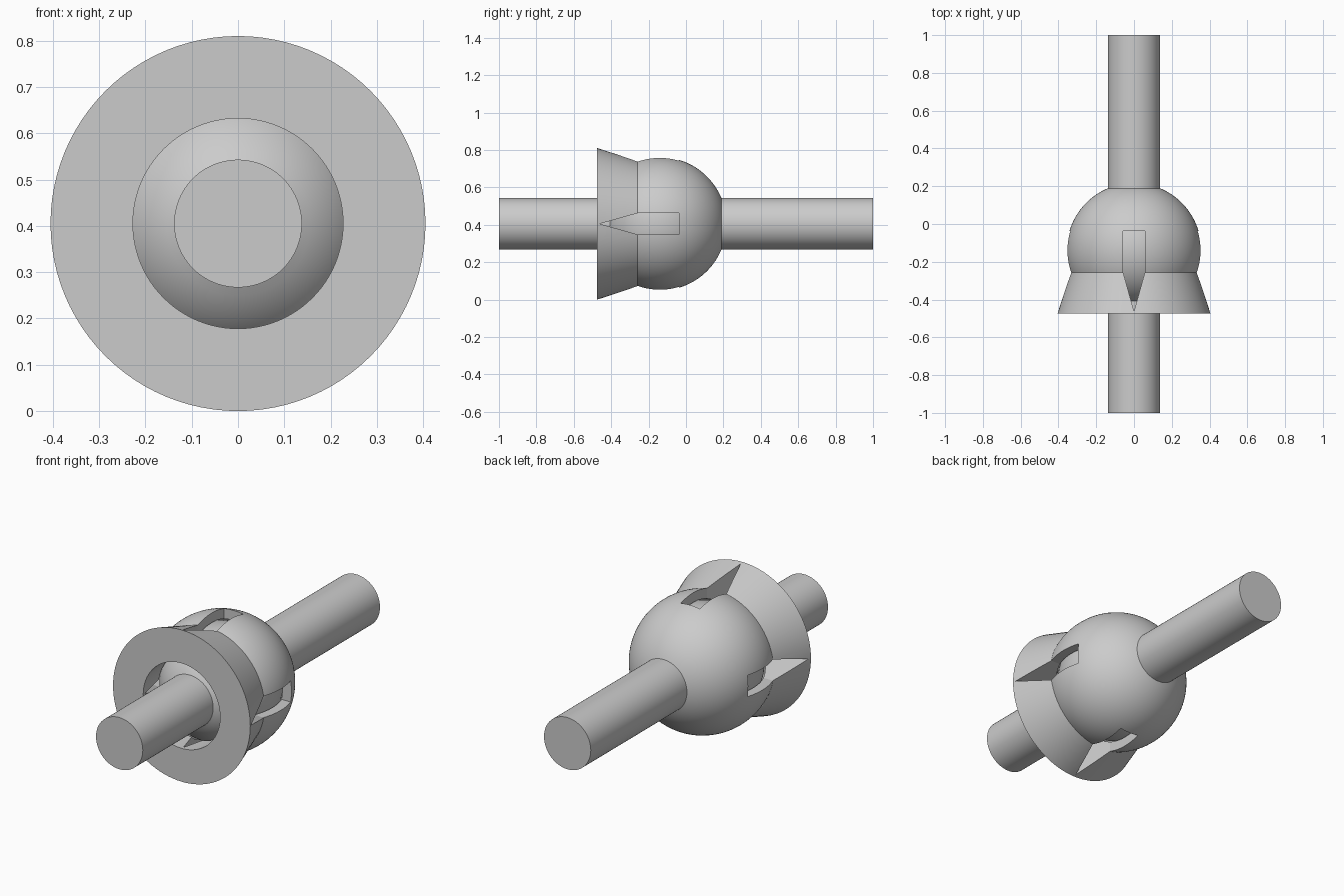
import bpy, bmesh
from math import sin, cos, pi, atan2, asin, radians
from mathutils import Matrix, Vector

if "Cube" in bpy.data.objects:
    bpy.data.objects.remove(bpy.data.objects["Cube"])

AXIS_Z = 0.405      # height of the shared axis
CENTRE_Y = -0.14    # centre of the ball and the socket
BALL_R, CAVITY_R, SHELL_R, ROD_R = 0.30, 0.306, 0.357, 0.138
HOLE_R, RIM_R, RIM_Y, NECK_Y = 0.227, 0.405, -0.475, -0.258

grey = bpy.data.materials.new("plain grey")
grey.use_nodes = True
grey.diffuse_color = (0.6, 0.6, 0.6, 1)
grey.node_tree.nodes["Principled BSDF"].inputs["Base Color"].default_value = (0.6, 0.6, 0.6, 1)


def make_object(name, bm):
    bmesh.ops.recalc_face_normals(bm, faces=bm.faces)
    mesh = bpy.data.meshes.new(name)
    bm.to_mesh(mesh)
    bm.free()
    mesh.materials.append(grey)
    obj = bpy.data.objects.new(name, mesh)
    bpy.context.collection.objects.link(obj)
    return obj


def select(obj):
    bpy.ops.object.select_all(action="DESELECT")
    obj.select_set(True)
    bpy.context.view_layer.objects.active = obj


def arc(radius, start, end, steps=24):
    """Points (r, y) on the ball circle; the angle runs from the front pole."""
    angles = [start + (end - start) * i / steps for i in range(steps + 1)]
    return [(radius * sin(a), CENTRE_Y - radius * cos(a)) for a in angles]


def lathe(name, profile):
    """Turn a profile of (r, y) points around the long axis."""
    bm = bmesh.new()
    verts = [bm.verts.new((r, y, AXIS_Z)) for r, y in profile]
    edges = [bm.edges.new(pair) for pair in zip(verts, verts[1:])]
    bmesh.ops.spin(bm, geom=verts + edges, cent=(0, 0, AXIS_Z), axis=(0, 1, 0),
                   angle=2 * pi, steps=96, use_duplicate=False)
    bmesh.ops.remove_doubles(bm, verts=bm.verts, dist=1e-5)
    bmesh.ops.dissolve_degenerate(bm, edges=bm.edges, dist=1e-6)
    return make_object(name, bm)


def slot_cutter(turn):
    """Pointed slot outline pushed right through the socket."""
    half = 0.057
    outline = [(-half, -0.037), (half, -0.037), (half, NECK_Y), (0, -0.462), (-half, NECK_Y)]
    bm = bmesh.new()
    face = bm.faces.new([bm.verts.new((x, y, -0.6)) for x, y in outline])
    new = bmesh.ops.extrude_face_region(bm, geom=[face])["geom"]
    bmesh.ops.translate(bm, vec=Vector((0, 0, 1.2)),
                        verts=[v for v in new if isinstance(v, bmesh.types.BMVert)])
    bm.transform(Matrix.Translation((0, 0, AXIS_Z)) @ Matrix.Rotation(turn, 4, "Y"))
    cutter = make_object("slot_cutter", bm)
    cutter.hide_render = True
    return cutter


# Ball with its front rod
rod_angle = asin(ROD_R / BALL_R)
ball = lathe("ball_and_front_rod",
             [(0, -1), (ROD_R, -1)] + arc(BALL_R, rod_angle, pi, 40))

# Socket: flared collar, round shell, rear rod and hollow inside
neck_angle = atan2(0.337, CENTRE_Y - NECK_Y)
shell = arc(SHELL_R, neck_angle, pi - asin(ROD_R / SHELL_R), 32)
cavity = arc(CAVITY_R, pi, asin(HOLE_R / CAVITY_R), 36)
socket = lathe("socket_and_rear_rod",
               [(0, 1), (ROD_R, 1)] + shell[::-1]
               + [(RIM_R, RIM_Y), (HOLE_R, RIM_Y)] + cavity[::-1])

# Four pointed slots, cut as two crossing passes
for turn in (0, pi / 2):
    cutter = slot_cutter(turn)
    cut = socket.modifiers.new("slots", "BOOLEAN")
    cut.operation, cut.solver, cut.object = "DIFFERENCE", "EXACT", cutter
    select(socket)
    bpy.ops.object.modifier_apply(modifier=cut.name)
    bpy.data.objects.remove(cutter)

# Smooth curves with crisp edges
for obj in (ball, socket):
    select(obj)
    bpy.ops.object.shade_smooth_by_angle(angle=radians(14))
